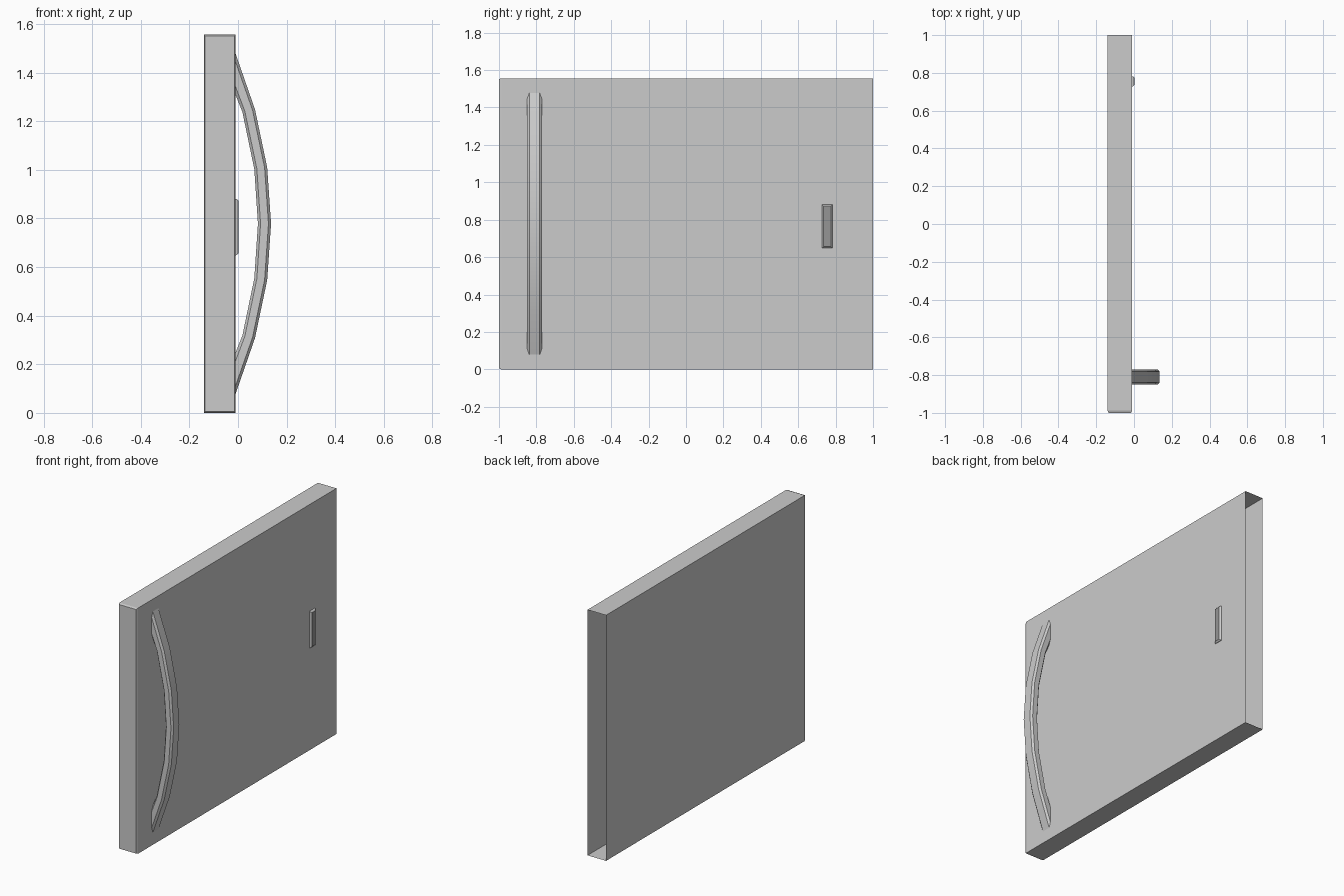
import bpy, bmesh
from mathutils import Vector

if "Cube" in bpy.data.objects:
    bpy.data.objects.remove(bpy.data.objects["Cube"])


def loft(name, rings, cap_start=False, cap_end=False, smooth=False):
    """Skin a list of equally sized closed rings."""
    bm = bmesh.new()
    vs = [[bm.verts.new(p) for p in r] for r in rings]
    n = len(vs[0])
    for a, b in zip(vs, vs[1:]):
        for i in range(n):
            j = (i + 1) % n
            bm.faces.new((a[i], a[j], b[j], b[i]))
    if cap_start:
        bm.faces.new(vs[0][::-1])
    if cap_end:
        bm.faces.new(vs[-1])
    bmesh.ops.recalc_face_normals(bm, faces=bm.faces)
    me = bpy.data.meshes.new(name)
    bm.to_mesh(me)
    bm.free()
    ob = bpy.data.objects.new(name, me)
    bpy.context.collection.objects.link(ob)
    if smooth:
        bpy.context.view_layer.objects.active = ob
        ob.select_set(True)
        bpy.ops.object.shade_smooth_by_angle(angle=0.6)
        ob.select_set(False)
    return ob


X0, X1, H = -0.14, -0.01, 1.556


# Door shell: chamfered front end, open at the far (+y) end
def door_ring(y, d):
    return [(X0 + d, y, d), (X1 - d, y, d), (X1 - d, y, H - d), (X0 + d, y, H - d)]


loft("door_panel", [door_ring(-1, 0.005), door_ring(-0.987, 0), door_ring(1, 0)],
     cap_start=True)

# Bowed handle: outer and inner arc points from the middle upwards, then mirrored
upper = [((0.136, 0), (0.082, 0)), ((0.12, 0.232), (0.067, 0.225)),
         ((0.07, 0.47), (0.018, 0.46)), ((X1, 0.70), (X1, 0.53))]
arc = [((o[0], -o[1]), (i[0], -i[1])) for o, i in upper[:0:-1]] + upper
MID, Y0, Y1, C = H / 2, -0.85, -0.77, 0.012
rings = []
for o, i in arc:
    po, pi = Vector((o[0], 0, MID + o[1])), Vector((i[0], 0, MID + i[1]))
    ring = []
    for t, y in ((0, Y0 + C), (0, Y1 - C), (0.2, Y1), (0.8, Y1),
                 (1, Y1 - C), (1, Y0 + C), (0.8, Y0), (0.2, Y0)):
        p = po.lerp(pi, t)
        p.y = y
        ring.append(p)
    rings.append(ring)
loft("door_handle", rings, smooth=True)


# Small raised plate with bevelled rim and darker face
def plate_ring(x, d):
    ya, yb, za, zb = 0.728 + d, 0.782 - d, 0.648 + d, 0.88 - d
    return [(x, ya, za), (x, yb, za), (x, yb, zb), (x, ya, zb)]


plate = loft("raised_plate", [plate_ring(X1, 0), plate_ring(-0.005, 0.001),
                              plate_ring(0.002, 0.008)], cap_end=True)
rim = bpy.data.materials.new("plate_rim")
rim.diffuse_color = (0.8, 0.8, 0.8, 1)
rim.use_nodes = True
rim.node_tree.nodes["Principled BSDF"].inputs["Base Color"].default_value = rim.diffuse_color
dark = bpy.data.materials.new("plate_face")
dark.diffuse_color = (0.3, 0.3, 0.3, 1)
dark.use_nodes = True
dark.node_tree.nodes["Principled BSDF"].inputs["Base Color"].default_value = dark.diffuse_color
plate.data.materials.append(rim)
plate.data.materials.append(dark)
plate.data.polygons[-1].material_index = 1
